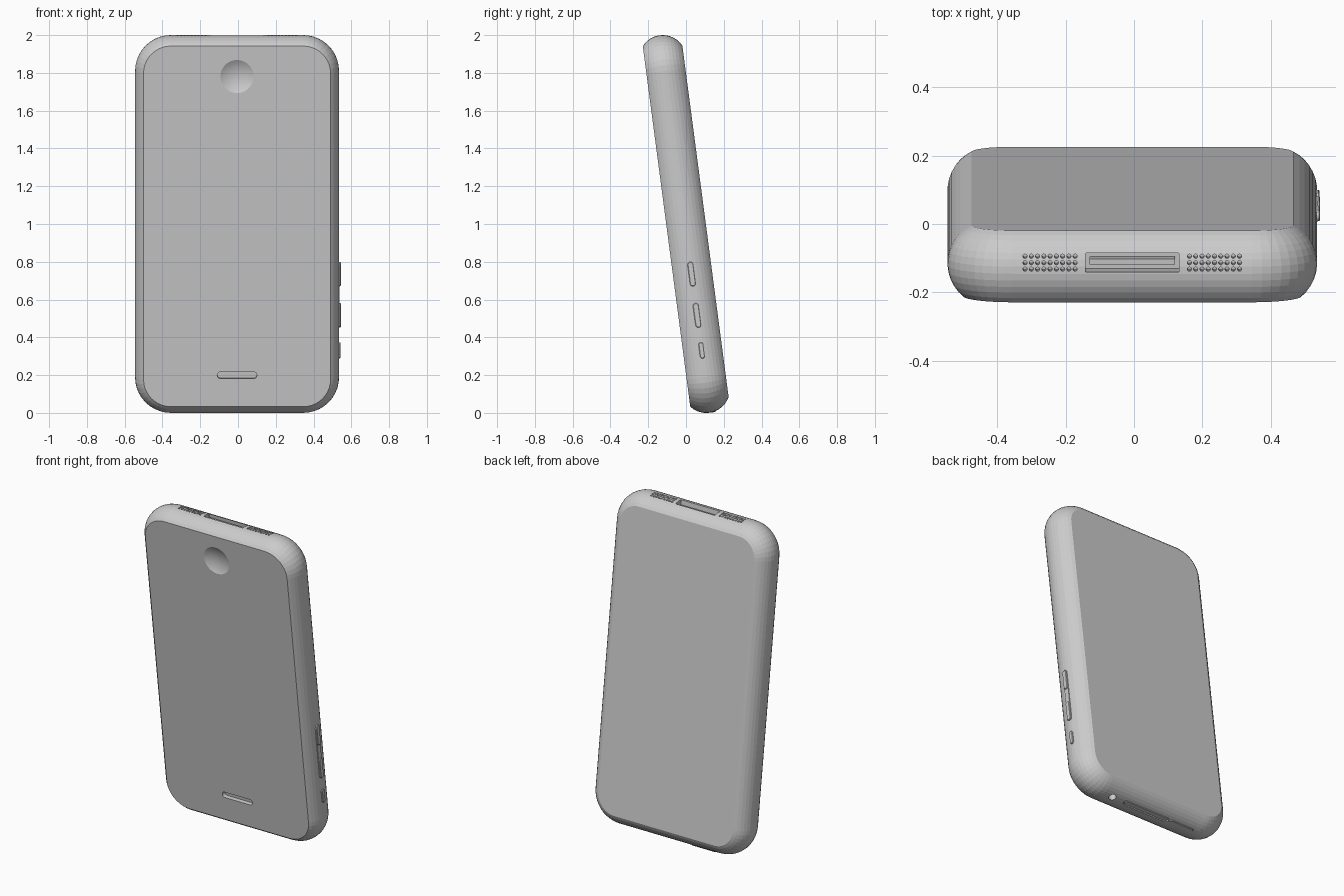
import bpy, bmesh
from math import sin, cos, pi, radians, asin, sqrt
from mathutils import Vector, Matrix

if "Cube" in bpy.data.objects:
    bpy.data.objects.remove(bpy.data.objects["Cube"])

# Built upright in local space (x across, y thickness, z length), then leaned forward
TILT = Matrix.Translation((-0.005, 0, 1.001)) @ Matrix.Rotation(radians(7.5), 4, 'X')
HALF_W, HALF_T, HALF_L, CORNER = 0.54, 0.104, 1.0077, 0.19
EDGE_R, EDGE_C = 0.125, -0.008          # circular rim profile
X, Y, Z = Vector((1, 0, 0)), Vector((0, 1, 0)), Vector((0, 0, 1))


def make_object(name, bm):
    bmesh.ops.recalc_face_normals(bm, faces=bm.faces)
    me = bpy.data.meshes.new(name)
    bm.to_mesh(me)
    bm.free()
    ob = bpy.data.objects.new(name, me)
    ob.matrix_world = TILT
    bpy.context.collection.objects.link(ob)
    return ob


def rounded_rect(w, h, r, seg):
    pts = []
    for k, (sx, sy) in enumerate([(1, 1), (-1, 1), (-1, -1), (1, -1)]):
        for i in range(seg + 1):
            a = (k + i / seg) * pi / 2
            pts.append((sx * (w - r) + r * cos(a), sy * (h - r) + r * sin(a)))
    return pts


def loft(bm, rings):
    rows = [[bm.verts.new(p) for p in ring] for ring in rings]
    n = len(rows[0])
    for a, b in zip(rows, rows[1:]):
        for i in range(n):
            bm.faces.new((a[i], a[(i + 1) % n], b[(i + 1) % n], b[i]))
    bm.faces.new(rows[0][::-1])
    bm.faces.new(rows[-1])


def pill(bm, centre, u, v, w, hu, hv, low, high, r=None, bevel=0.0):
    """Rounded bar: half sizes hu, hv on axes u, v; runs low..high along w."""
    r = min(hu, hv) * 0.98 if r is None else r
    levels = [(low, 0), (high - bevel, 0)] + ([(high, bevel)] if bevel else [])
    c = Vector(centre)
    loft(bm, [[c + u * a + v * b + w * lv for a, b in
               rounded_rect(hu - ins, hv - ins, r - ins, 6)] for lv, ins in levels])


def hole(bm, x, y, z, r, depth, seg):
    bmesh.ops.create_cone(bm, cap_ends=True, segments=seg, radius1=r, radius2=r,
                          depth=depth, matrix=Matrix.Translation((x, y, z)))


# Body with a rounded rim
bm = bmesh.new()
a0 = asin((-HALF_T - EDGE_C) / EDGE_R)
a1 = asin((HALF_T - EDGE_C) / EDGE_R)
rings = []
for i in range(13):
    a = a0 + (a1 - a0) * i / 12
    ins = EDGE_R * (1 - cos(a))
    y = EDGE_C + EDGE_R * sin(a)
    rings.append([(px, y, pz) for px, pz in
                  rounded_rect(HALF_W - ins, HALF_L - ins, CORNER - ins, 10)])
loft(bm, rings)
body = make_object("phone_body", bm)

# Cutters: home button dish, earpiece, dock port, speaker grilles, jack, tray slot
bm = bmesh.new()
dish_r, dish_d = 0.088, 0.022
R = (dish_r ** 2 + dish_d ** 2) / (2 * dish_d)
bmesh.ops.create_uvsphere(bm, u_segments=64, v_segments=48, radius=R,
                          matrix=Matrix.Translation((0, -HALF_T + dish_d - R, 0.80))
                          @ Matrix.Rotation(pi / 2, 4, 'X'))
pill(bm, (0, 0, -0.795), X, Z, Y, 0.105, 0.018, -0.2, -HALF_T + 0.025)
pill(bm, (0, 0.018, 0), X, Y, Z, 0.137, 0.027, 0.93, 1.1, r=0.003)
for side in (-1, 1):
    for col in range(9):
        for row in (-1, 0, 1):
            hole(bm, side * (0.167 + col * 0.0183), 0.018 + row * 0.0185, 1.0,
                 0.0062, 0.06, 10)
hole(bm, 0.285, 0.01, -1.0, 0.022, 0.14, 20)
pill(bm, (0.035, 0.01, 0), X, Y, Z, 0.165, 0.018, -1.1, -0.985)
cutter = make_object("cutter", bm)
cutter.hide_render = True

mod = body.modifiers.new("openings", 'BOOLEAN')
mod.operation, mod.solver, mod.object = 'DIFFERENCE', 'EXACT', cutter
bpy.context.view_layer.update()
cut_mesh = bpy.data.meshes.new_from_object(
    body.evaluated_get(bpy.context.evaluated_depsgraph_get()))
body.modifiers.clear()
body.data = cut_mesh
bpy.data.objects.remove(cutter)

# Connector tongue inside the dock port
bm = bmesh.new()
pill(bm, (0, 0.018, 0), X, Y, Z, 0.125, 0.009, 0.925, 0.985, r=0.003)
make_object("dock_tongue", bm)

# Card tray filling its slot
bm = bmesh.new()
pill(bm, (0.035, 0.01, 0), X, Y, Z, 0.160, 0.013, -0.99, -1.004)
make_object("card_tray", bm)

# Power button on the lower end
bm = bmesh.new()
pill(bm, (-0.225, 0.01, 0), X, Y, -Z, 0.09, 0.016, 0.98, 1.008, bevel=0.003)
make_object("power_button", bm)

# Volume rocker: low base with two raised pads
bm = bmesh.new()
pill(bm, (0, -0.005, -0.378), Z, Y, X, 0.175, 0.016, 0.51, 0.543)
make_object("volume_base", bm)
for name, z in (("volume_pad_upper", -0.268), ("volume_pad_lower", -0.488)):
    bm = bmesh.new()
    pill(bm, (0, -0.005, z), Z, Y, X, 0.065, 0.0155, 0.51, 0.549, bevel=0.003)
    make_object(name, bm)

# Mute switch
bm = bmesh.new()
pill(bm, (0, -0.005, -0.675), Z, Y, X, 0.043, 0.013, 0.51, 0.547, bevel=0.003)
make_object("mute_switch", bm)
